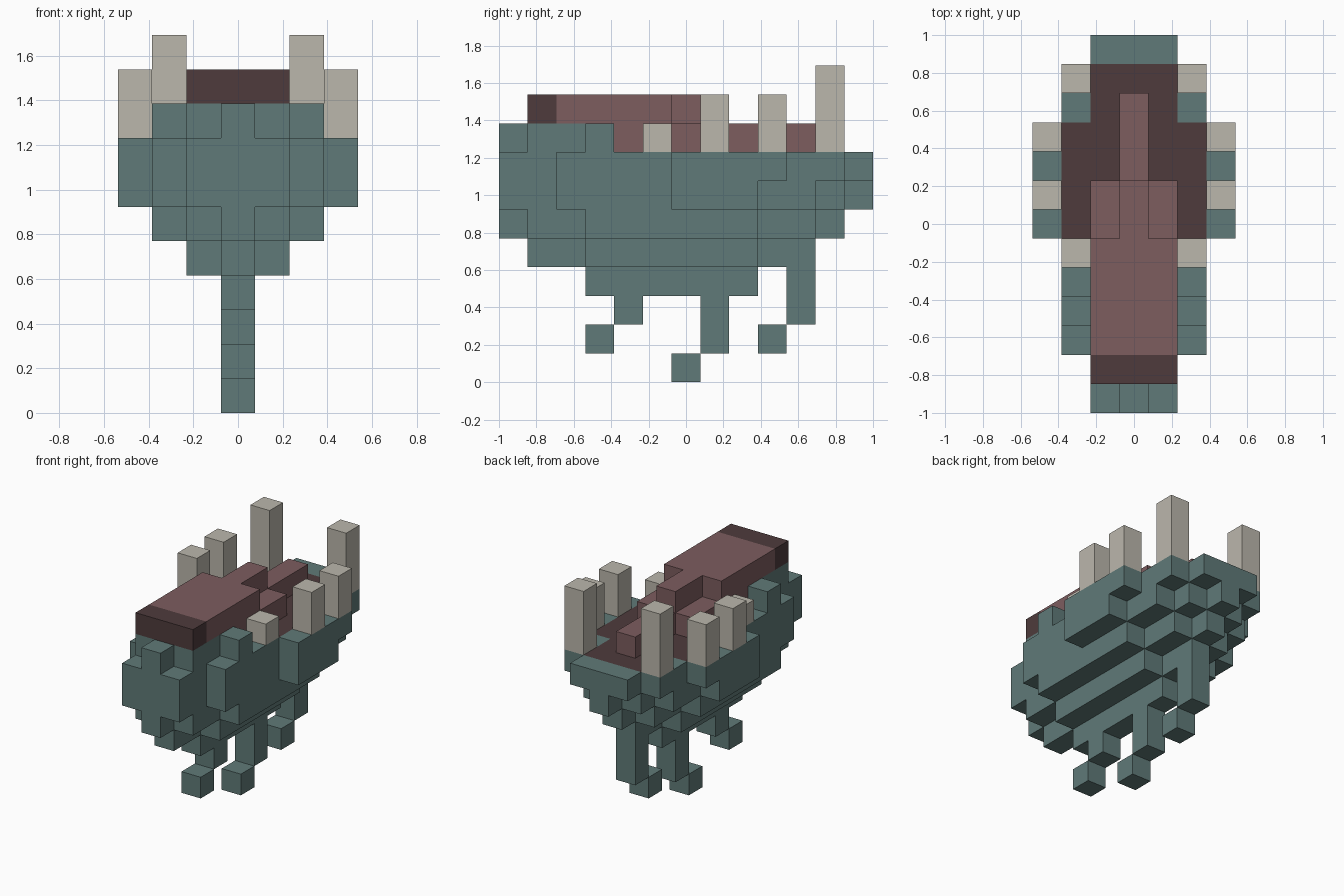
import bpy, bmesh

cube = bpy.data.objects.get("Cube")
if cube:
    bpy.data.objects.remove(cube, do_unlink=True)

U = 2 / 13  # edge length of one block


def make_material(name, rgb):
    """Flat material from an 8-bit display colour."""
    lin = []
    for c in rgb:
        c /= 255
        lin.append(c / 12.92 if c <= 0.04045 else ((c + 0.055) / 1.055) ** 2.4)
    mat = bpy.data.materials.new(name)
    mat.use_nodes = True
    mat.diffuse_color = (*lin, 1)
    bsdf = mat.node_tree.nodes["Principled BSDF"]
    bsdf.inputs["Base Color"].default_value = (*lin, 1)
    bsdf.inputs["Roughness"].default_value = 0.9
    return mat


TEAL = make_material("teal_hide", (96, 122, 120))
RED = make_material("dull_red", (125, 93, 95))
DARK = make_material("dark_red", (78, 59, 60))
BONE = make_material("bone", (187, 183, 172))


def run(i, k, j0, j1):
    """Blocks in rows +i and -i of layer k, from j0 (front) to j1 (back)."""
    return {(s * i, j, k) for s in (-1, 1) for j in range(j0, j1 + 1)}


# The four corners of each side of a block, wound outwards
SIDES = {
    (1, 0, 0): [(1, 0, 0), (1, 1, 0), (1, 1, 1), (1, 0, 1)],
    (-1, 0, 0): [(0, 0, 0), (0, 0, 1), (0, 1, 1), (0, 1, 0)],
    (0, 1, 0): [(0, 1, 0), (0, 1, 1), (1, 1, 1), (1, 1, 0)],
    (0, -1, 0): [(0, 0, 0), (1, 0, 0), (1, 0, 1), (0, 0, 1)],
    (0, 0, 1): [(0, 0, 1), (1, 0, 1), (1, 1, 1), (0, 1, 1)],
    (0, 0, -1): [(0, 0, 0), (0, 1, 0), (1, 1, 0), (1, 0, 0)],
}


def build(name, cells, mats, rule=None):
    """Outer shell of a set of blocks; rule(cell, side) picks the material."""
    bm = bmesh.new()
    verts = {}
    for i, j, k in sorted(cells):
        for side, corners in SIDES.items():
            if (i + side[0], j + side[1], k + side[2]) in cells:
                continue
            ring = []
            for a, b, c in corners:
                key = (i + a, j + b, k + c)
                if key not in verts:
                    verts[key] = bm.verts.new(
                        ((key[0] - 0.5) * U, key[1] * U - 1, key[2] * U))
                ring.append(verts[key])
            face = bm.faces.new(ring)
            face.material_index = rule((i, j, k), side) if rule else 0
    mesh = bpy.data.meshes.new(name)
    bm.to_mesh(mesh)
    bm.free()
    for m in mats:
        mesh.materials.append(m)
    obj = bpy.data.objects.new(name, mesh)
    bpy.context.collection.objects.link(obj)
    return obj


# Body: row, layer, first and last block; rows are mirrored
BODY = [
    (0, 3, 3, 8),
    (0, 4, 1, 10), (1, 4, 3, 8),
    (0, 5, 0, 11), (1, 5, 1, 10), (2, 5, 3, 8),
    (0, 6, 0, 12), (1, 6, 0, 11), (2, 6, 2, 10), (3, 6, 6, 8),
    (0, 7, 0, 12), (1, 7, 0, 12), (2, 7, 2, 11), (3, 7, 6, 9),
    (0, 8, 0, 3), (1, 8, 1, 3), (2, 8, 3, 3),
]
body = set()
for part in BODY:
    body |= run(*part)


def open_back(cell, side):
    """Dark flesh on the exposed top of the body."""
    i, j, k = cell
    if side != (0, 0, 1) or k != 7:
        return 0
    return int((abs(i) <= 1 and 4 <= j <= 11) or (abs(i) == 2 and 6 <= j <= 9))


build("body", body, [TEAL, DARK], open_back)

# Red ridge on top: wide at the front, narrowing to a single row at the back
ridge = run(0, 8, 4, 10) | run(1, 8, 4, 7) | run(0, 9, 2, 7) | run(1, 9, 2, 5)
build("back_ridge", ridge, [RED])
build("ridge_front_cap", run(0, 9, 1, 1) | run(1, 9, 1, 1), [DARK])

# Hanging legs along the centre line
LEGS = {
    "front_leg": [(3, 1), (4, 2)],
    "middle_leg": [(6, 0), (7, 1), (7, 2)],
    "rear_leg": [(9, 1), (10, 2), (10, 3)],
}
for name, blocks in LEGS.items():
    build(name, {(0, j, k) for j, k in blocks}, [TEAL])

# Bone spikes in mirrored pairs: row, position, height in blocks
SPIKES = {
    "front_spike": (2, 5, 1),
    "middle_spike": (3, 7, 2),
    "rear_spike": (3, 9, 2),
    "tail_spike": (2, 11, 3),
}
for name, (i, j, height) in SPIKES.items():
    for prefix, s in (("left_", 1), ("right_", -1)):
        build(prefix + name, {(s * i, j, 8 + n) for n in range(height)}, [BONE])
